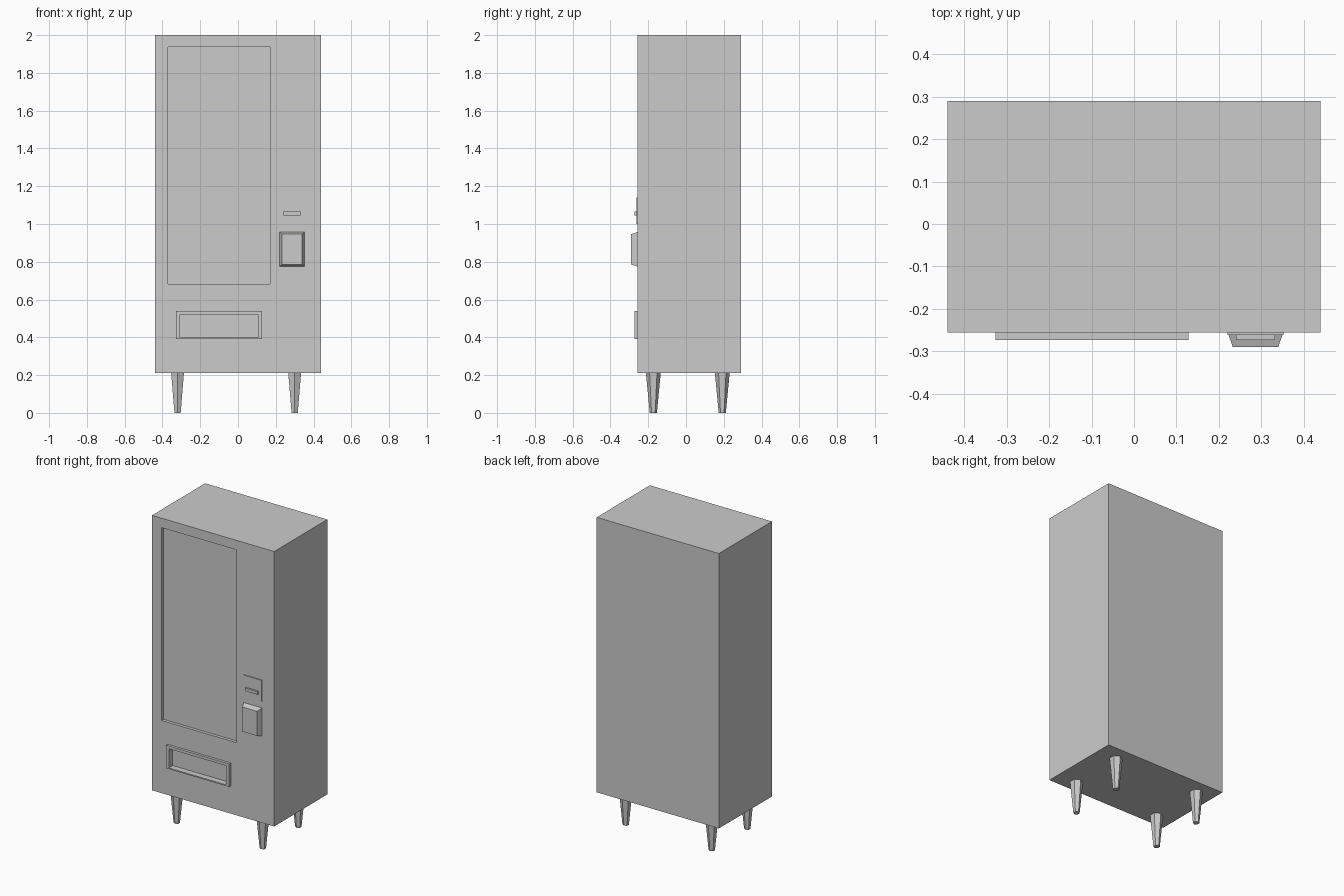
import bpy, math

if "Cube" in bpy.data.objects:
    bpy.data.objects.remove(bpy.data.objects["Cube"])


def box(name, x0, x1, y0, y1, z0, z1, inset=0.0):
    """Axis-aligned box; inset shrinks the front (-y) face into a frustum."""
    i = inset
    verts = [(x0 + i, y0, z0 + i), (x1 - i, y0, z0 + i), (x1 - i, y0, z1 - i), (x0 + i, y0, z1 - i),
             (x0, y1, z0), (x1, y1, z0), (x1, y1, z1), (x0, y1, z1)]
    faces = [(0, 1, 2, 3), (5, 4, 7, 6), (0, 4, 5, 1), (1, 5, 6, 2), (2, 6, 7, 3), (3, 7, 4, 0)]
    mesh = bpy.data.meshes.new(name)
    mesh.from_pydata(verts, [], faces)
    obj = bpy.data.objects.new(name, mesh)
    bpy.context.collection.objects.link(obj)
    return obj


def cut(obj, cutter):
    mod = obj.modifiers.new("recess", 'BOOLEAN')
    mod.operation = 'DIFFERENCE'
    mod.solver = 'EXACT'
    mod.object = cutter
    bpy.context.view_layer.objects.active = obj
    bpy.ops.object.modifier_apply(modifier=mod.name)


FRONT = -0.256

# Cabinet with recessed display window and delivery opening
cabinet = box("cabinet", -0.44, 0.44, FRONT, 0.29, 0.21, 2.0)
tray_frame = box("tray_frame", -0.327, 0.128, -0.273, FRONT, 0.39, 0.54)
window_cutter = box("window_cutter", -0.37, 0.17, -0.4, FRONT + 0.02, 0.683, 1.938)
tray_cutter = box("tray_cutter", -0.307, 0.105, -0.4, -0.233, 0.398, 0.522)
cut(cabinet, window_cutter)
cut(cabinet, tray_cutter)
cut(tray_frame, tray_cutter)
for helper in (window_cutter, tray_cutter):
    bpy.data.objects.remove(helper)

# Payment panel, slot and coin box
box("payment_panel", 0.22, 0.352, -0.262, FRONT, 1.0, 1.14)
box("payment_slot", 0.24, 0.332, -0.273, -0.262, 1.045, 1.065)
box("coin_box", 0.221, 0.352, -0.29, FRONT, 0.774, 0.958, inset=0.012)

# Tapered six-sided legs
for side, x in (("left", -0.32), ("right", 0.30)):
    for end, y in (("front", -0.173), ("back", 0.192)):
        bpy.ops.mesh.primitive_cone_add(vertices=6, radius1=0.019, radius2=0.039, depth=0.21,
                                        location=(x, y, 0.105))
        bpy.context.object.name = f"{end}_{side}_leg"
